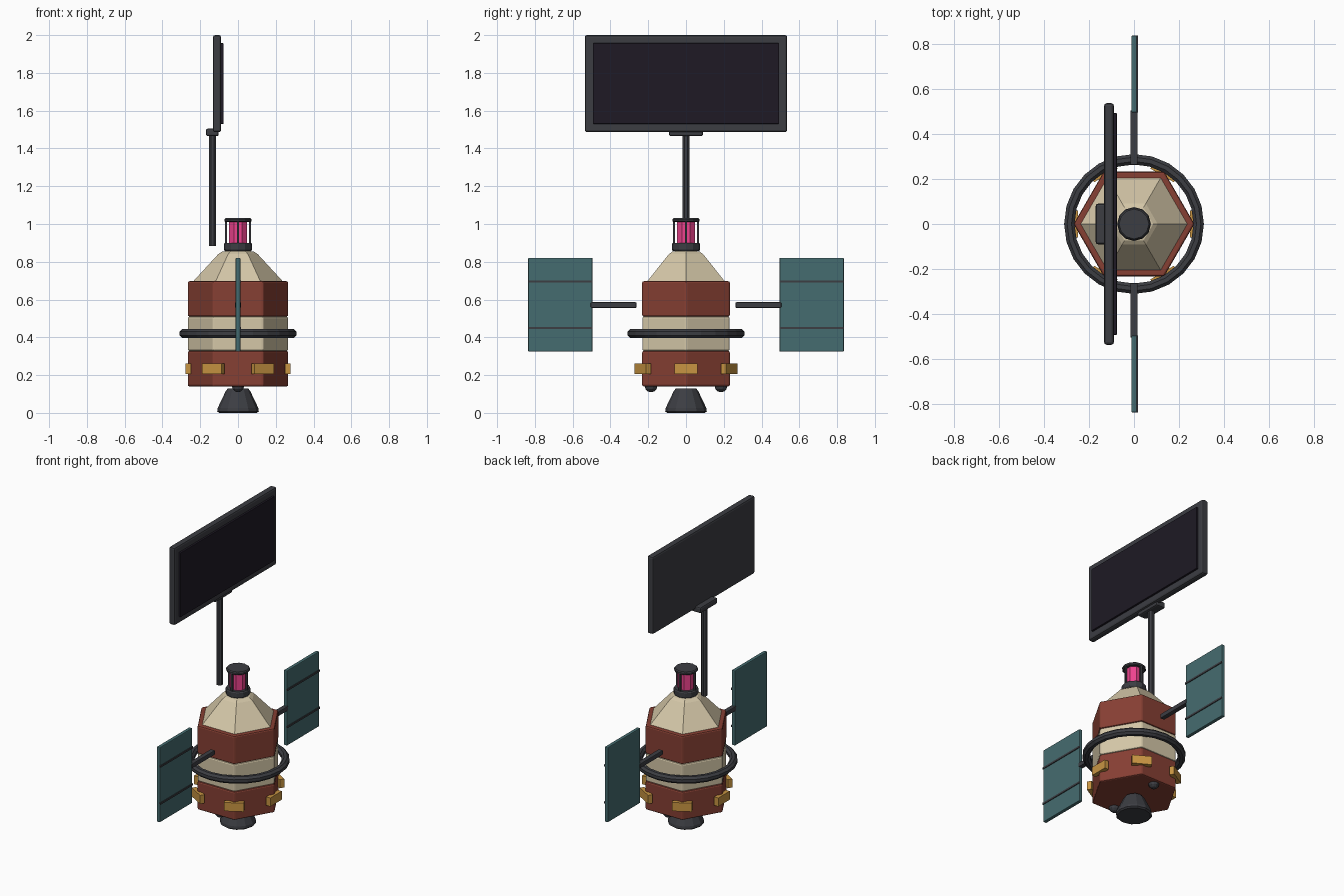
import bpy, bmesh, math
from mathutils import Matrix, Vector

if "Cube" in bpy.data.objects:
    bpy.data.objects.remove(bpy.data.objects["Cube"])


def mat(name, r, g, b):
    m = bpy.data.materials.new(name)
    m.diffuse_color = (r, g, b, 1)
    m.use_nodes = True
    m.node_tree.nodes["Principled BSDF"].inputs["Base Color"].default_value = m.diffuse_color
    return m


RED = mat("rust_red", 0.24, 0.05, 0.033)
CREAM = mat("cream", 0.66, 0.57, 0.39)
DARK = mat("dark_metal", 0.045, 0.047, 0.055)
TEAL = mat("solar_teal", 0.06, 0.15, 0.16)
GOLD = mat("gold", 0.58, 0.30, 0.055)
PINK = mat("pink_glow", 0.85, 0.055, 0.27)
SCREEN = mat("screen_black", 0.013, 0.010, 0.018)


def finish(name, bm, material, bevel=0.0):
    bmesh.ops.recalc_face_normals(bm, faces=bm.faces)
    me = bpy.data.meshes.new(name)
    bm.to_mesh(me)
    bm.free()
    me.materials.append(material)
    ob = bpy.data.objects.new(name, me)
    bpy.context.collection.objects.link(ob)
    if bevel:
        mod = ob.modifiers.new("edge", 'BEVEL')
        mod.width = bevel
        mod.segments = 2
        mod.limit_method = 'ANGLE'
        mod.angle_limit = math.radians(50)
    return ob


def lathe(name, profile, n, material, bevel=0.0, at=(0, 0), phase=0.0):
    """Capped n-sided solid of (radius, z) rings; first corner faces +x."""
    bm = bmesh.new()
    rings = []
    for r, z in profile:
        angles = [math.tau * i / n + phase for i in range(n)]
        rings.append([bm.verts.new((at[0] + r * math.cos(a), at[1] + r * math.sin(a), z)) for a in angles])
    for lo, hi in zip(rings, rings[1:]):
        for i in range(n):
            j = (i + 1) % n
            bm.faces.new((lo[i], lo[j], hi[j], hi[i]))
    bm.faces.new(rings[0])
    bm.faces.new(rings[-1])
    return finish(name, bm, material, bevel)


def box(name, lo, hi, material, bevel=0.0, turn=0.0):
    """Box between two corners, then turned about the z axis."""
    lo, hi = Vector(lo), Vector(hi)
    bm = bmesh.new()
    m = Matrix.Rotation(turn, 4, 'Z') @ Matrix.Translation((lo + hi) / 2) @ Matrix.Diagonal((*(hi - lo), 1))
    bmesh.ops.create_cube(bm, size=1, matrix=m)
    return finish(name, bm, material, bevel)


def torus(name, major, minor, z, n, k, material):
    bm = bmesh.new()
    grid = []
    for i in range(n):
        a = math.tau * i / n
        row = []
        for j in range(k):
            b = math.tau * (j + 0.5) / k
            r = major + minor * math.cos(b)
            row.append(bm.verts.new((r * math.cos(a), r * math.sin(a), z + minor * math.sin(b))))
        grid.append(row)
    for i in range(n):
        for j in range(k):
            p, q = grid[i], grid[(i + 1) % n]
            bm.faces.new((p[j], q[j], q[(j + 1) % k], p[(j + 1) % k]))
    return finish(name, bm, material)


# hexagonal hull sections and tapered nose
lathe("lower_hull", [(0.268, 0.14), (0.268, 0.328)], 6, RED, 0.009)
lathe("middle_hull", [(0.267, 0.328), (0.267, 0.51)], 6, CREAM, 0.009)
lathe("upper_hull", [(0.268, 0.51), (0.268, 0.697)], 6, RED, 0.009)
lathe("nose", [(0.243, 0.69), (0.105, 0.84), (0.085, 0.853), (0.06, 0.857)], 6, CREAM)

# ring around the waist
torus("docking_ring", 0.287, 0.025, 0.42, 24, 8, DARK)

# engine nozzle and small thrusters
lathe("nozzle", [(0.10, 0.0), (0.11, 0.008), (0.108, 0.025), (0.065, 0.115), (0.055, 0.128)], 12, DARK)
for side, label in ((-1, "left"), (1, "right")):
    bm = bmesh.new()
    bmesh.ops.create_uvsphere(bm, u_segments=10, v_segments=6, radius=0.034,
                              matrix=Matrix.Translation((0, side * 0.185, 0.143)))
    finish("thruster_" + label, bm, DARK)

# gold blocks on the corners of the lower hull
for i in range(6):
    box(f"gold_block_{i}", (0.249, -0.06, 0.205), (0.279, 0.06, 0.262), GOLD, 0, math.tau * i / 6)

# beacon lamp with cage
lathe("lamp_base", [(0.07, 0.858), (0.075, 0.865), (0.075, 0.893), (0.07, 0.9)], 12, DARK)
lathe("lamp_glow", [(0.052, 0.895), (0.052, 1.012)], 8, PINK, 0, (0, 0), math.pi / 8)
for i in range(4):
    box(f"lamp_post_{i}", (0.058, -0.006, 0.89), (0.070, 0.006, 1.015), DARK, 0, math.tau * i / 4)
lathe("lamp_cap", [(0.066, 1.01), (0.072, 1.015), (0.072, 1.025), (0.066, 1.031)], 12, DARK)

# solar wings, one on each side
for side, label in ((-1, "left"), (1, "right")):
    def span(a, b):
        return min(side * a, side * b), max(side * a, side * b)

    y0, y1 = span(0.262, 0.505)
    box("wing_strut_" + label, (-0.016, y0, 0.556), (0.016, y1, 0.586), DARK, 0.005)
    y0, y1 = span(0.495, 0.836)
    box("solar_panel_" + label, (-0.012, y0, 0.324), (0.012, y1, 0.821), TEAL, 0.005)
    for k, z in enumerate((0.449, 0.695)):
        box(f"panel_rib_{label}_{k}", (0.006, y0, z - 0.006), (0.017, y1, z + 0.006), DARK)

# mast carrying the display board
lathe("mast", [(0.02, 0.883), (0.02, 1.48)], 8, DARK, 0, (-0.135, 0), math.pi / 8)
box("mast_bracket", (-0.17, -0.09, 1.465), (-0.102, 0.09, 1.505), DARK, 0.01)
box("display_frame", (-0.133, -0.536, 1.486), (-0.089, 0.536, 2.0), DARK, 0.012)
box("display_screen", (-0.1, -0.492, 1.53), (-0.076, 0.492, 1.957), SCREEN, 0.003)
